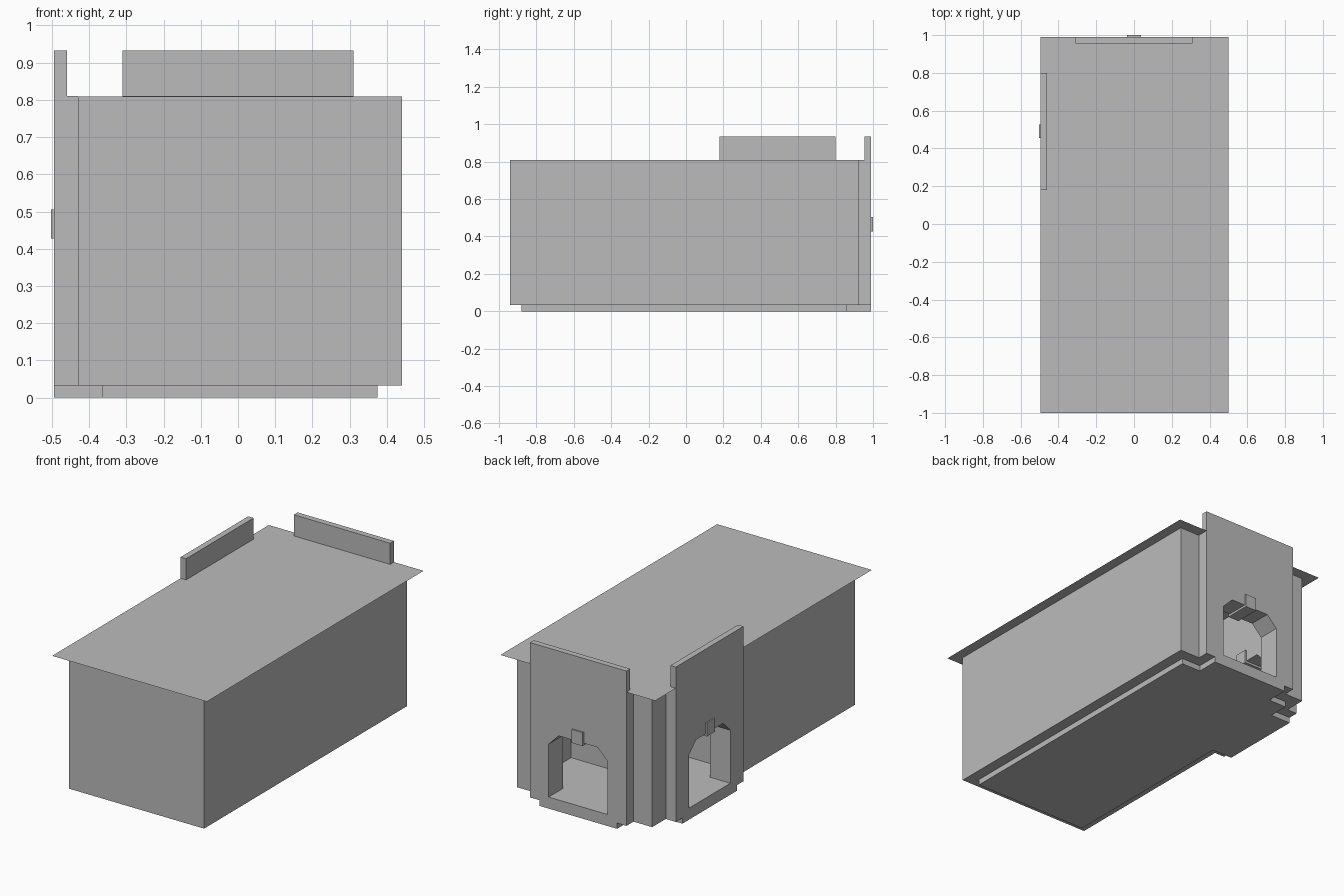
import bpy
import bmesh
from math import pi
from mathutils import Matrix, Vector

cube = bpy.data.objects.get("Cube")
if cube:
    bpy.data.objects.remove(cube)

grey = bpy.data.materials.new("plain_grey")
grey.use_nodes = True
COLOUR = (0.5, 0.5, 0.5, 1)
grey.diffuse_color = COLOUR
grey.node_tree.nodes["Principled BSDF"].inputs["Base Color"].default_value = COLOUR

WALL_Y, OUTER, INNER = 0.925, 0.99, 0.86
BASE_Z, ROOF_Z, FLOOR_Z = 0.033, 0.81, 0.067


def add(name, bm, place=Matrix()):
    bmesh.ops.recalc_face_normals(bm, faces=bm.faces)
    bm.transform(place)
    mesh = bpy.data.meshes.new(name)
    bm.to_mesh(mesh)
    bm.free()
    mesh.materials.append(grey)
    ob = bpy.data.objects.new(name, mesh)
    bpy.context.collection.objects.link(ob)
    return ob


def prism(name, points, step, place=Matrix()):
    """Extrude a planar outline along a vector."""
    bm = bmesh.new()
    face = bm.faces.new([bm.verts.new(p) for p in points])
    new = bmesh.ops.extrude_face_region(bm, geom=[face])["geom"]
    verts = [v for v in new if isinstance(v, bmesh.types.BMVert)]
    bmesh.ops.translate(bm, verts=verts, vec=Vector(step))
    return add(name, bm, place)


def box(name, x, y, z, place=Matrix()):
    corners = [(x[0], y[0], z[0]), (x[1], y[0], z[0]),
               (x[1], y[1], z[0]), (x[0], y[1], z[0])]
    return prism(name, corners, (0, 0, z[1] - z[0]), place)


def cut(ob, cutters):
    for cutter in cutters:
        cutter.hide_render = True
        cutter.hide_viewport = True
        cutter.display_type = 'WIRE'
        mod = ob.modifiers.new("opening", 'BOOLEAN')
        mod.operation = 'DIFFERENCE'
        mod.solver = 'EXACT'
        mod.object = cutter


# main walls, plinth and flat roof sheet
walls = box("walls", (-0.43, 0.44), (-0.94, WALL_Y), (BASE_Z, ROOF_Z - 0.001))
box("plinth", (-0.365, 0.375), (-0.88, INNER), (0, BASE_Z))
bm = bmesh.new()
bm.faces.new([bm.verts.new(p) for p in (
    (-0.495, -1, ROOF_Z), (0.5, -1, ROOF_Z),
    (0.5, OUTER, ROOF_Z), (-0.495, OUTER, ROOF_Z))])
add("roof", bm)

# hollow corner room behind the two doorways
room_outline = [(-0.365, 0.16), (0, 0.16), (0, 0.52),
                (0.375, 0.52), (0.375, INNER), (-0.365, INNER)]
room = prism("room_cutter", [(x, y, FLOOR_Z) for x, y in room_outline],
             (0, 0, 0.72))
cutters = [room]

# doorway bays: one at the back, one turned onto the side
side = Matrix.Translation((0.495, 0.49, 0)) @ Matrix.Rotation(pi / 2, 4, 'Z')
section = [(WALL_Y, BASE_Z), (OUTER, BASE_Z), (OUTER, 0.933),
           (0.955, 0.933), (0.955, ROOF_Z), (WALL_Y, ROOF_Z)]
arch = [(-0.19, FLOOR_Z), (0.19, FLOOR_Z), (0.19, 0.375),
        (0.125, 0.44), (-0.125, 0.44), (-0.19, 0.375)]
for label, place in (("back", Matrix()), ("side", side)):
    bay = prism(label + "_bay", [(-0.31, d, z) for d, z in section],
                (0.62, 0, 0), place)
    door = prism(label + "_door_cutter", [(u, 0.84, z) for u, z in arch],
                 (0, 0.2, 0), place)
    cut(bay, [door])
    cutters.append(door)
    box(label + "_step", (-0.25, 0.25), (INNER, OUTER), (0, BASE_Z), place)
    tip = 1.0 if label == "back" else 0.998
    box(label + "_keystone", (-0.036, 0.036), (0.85, tip), (0.427, 0.505), place)

cut(walls, cutters)
